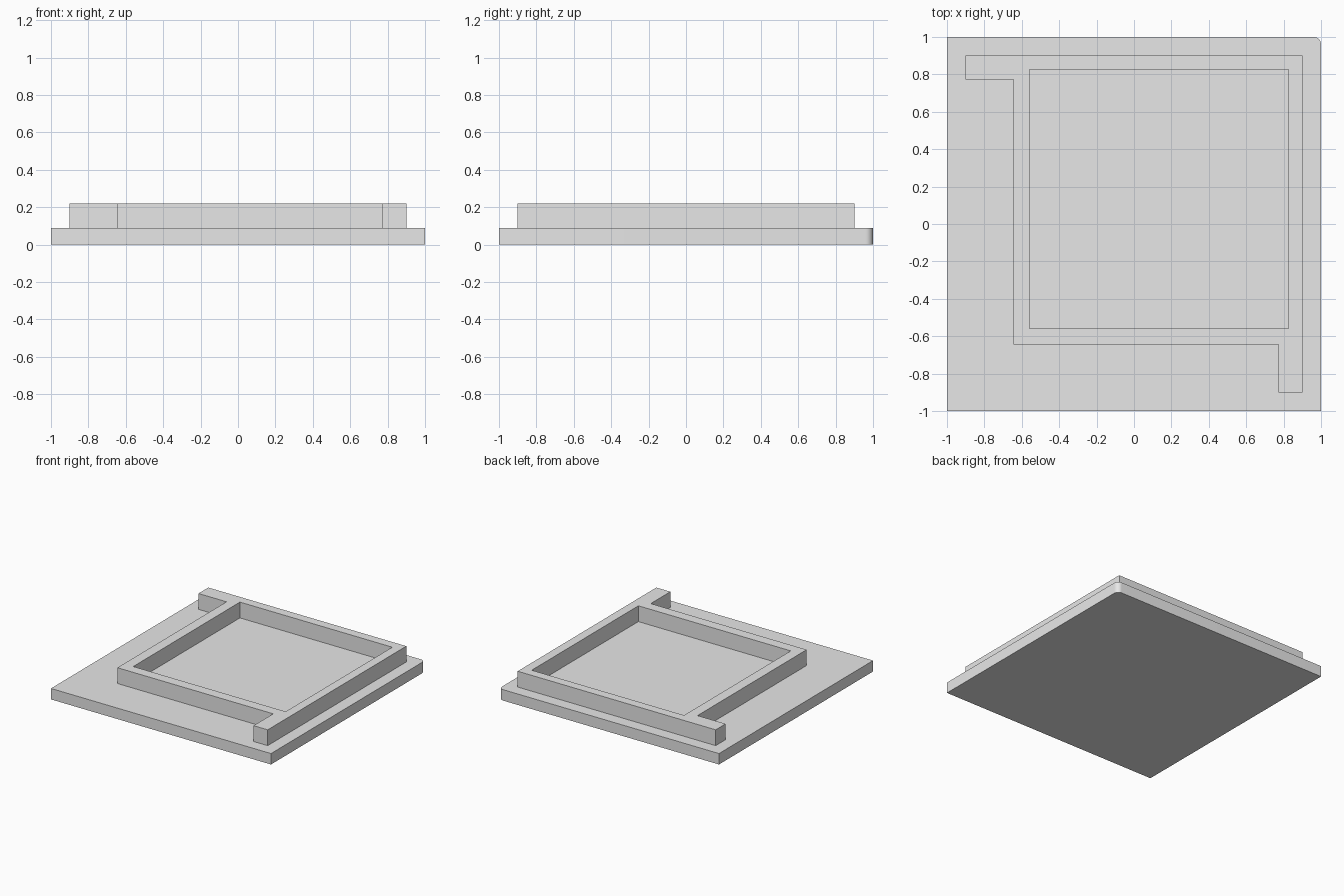
import bpy
import bmesh
import math

cube = bpy.data.objects.get("Cube")
if cube:
    bpy.data.objects.remove(cube, do_unlink=True)

grey = bpy.data.materials.new("plain grey")
grey.use_nodes = True
grey.diffuse_color = (0.8, 0.8, 0.8, 1)
grey.node_tree.nodes["Principled BSDF"].inputs["Base Color"].default_value = (0.8, 0.8, 0.8, 1)

BASE_TOP, WALL_TOP = 0.09, 0.22
OUT, LOW, ARM = 0.9, -0.645, 0.772      # wall outer edges and arm inner edge
HOLE_MIN, HOLE_MAX = -0.56, 0.825       # square opening


def extrude(name, outline, z0, z1):
    """Closed prism from an anticlockwise outline."""
    bm = bmesh.new()
    face = bm.faces.new([bm.verts.new((x, y, z0)) for x, y in outline])
    result = bmesh.ops.extrude_face_region(bm, geom=[face], use_keep_orig=True)
    top = [v for v in result["geom"] if isinstance(v, bmesh.types.BMVert)]
    bmesh.ops.translate(bm, verts=top, vec=(0, 0, z1 - z0))
    bmesh.ops.recalc_face_normals(bm, faces=bm.faces)
    mesh = bpy.data.meshes.new(name)
    bm.to_mesh(mesh)
    bm.free()
    mesh.materials.append(grey)
    obj = bpy.data.objects.new(name, mesh)
    bpy.context.collection.objects.link(obj)
    return obj


# Base plate with one rounded corner
r = 0.04
arc = [(1 - r + r * math.cos(a), 1 - r + r * math.sin(a))
       for a in (math.pi / 2 * i / 10 for i in range(11))]
base = extrude("base_plate", [(-1, -1), (1, -1)] + arc + [(-1, 1)], 0, BASE_TOP)
bpy.context.view_layer.objects.active = base
base.select_set(True)
bpy.ops.object.shade_smooth_by_angle(angle=math.radians(30))

# Raised frame with two arms, symmetric about the diagonal
half = [(ARM, LOW), (ARM, -OUT), (OUT, -OUT)]
mirrored = [(y, x) for x, y in reversed(half)]
frame = extrude("raised_frame",
                [(LOW, LOW)] + half + [(OUT, OUT)] + mirrored,
                BASE_TOP, WALL_TOP)

# Square opening cut through the frame
a, b = HOLE_MIN, HOLE_MAX
cutter = extrude("opening_cutter", [(a, a), (b, a), (b, b), (a, b)],
                 BASE_TOP - 0.05, WALL_TOP + 0.05)
cutter.hide_render = True
cutter.hide_set(True)
cut = frame.modifiers.new("opening", 'BOOLEAN')
cut.operation = 'DIFFERENCE'
cut.solver = 'EXACT'
cut.object = cutter
